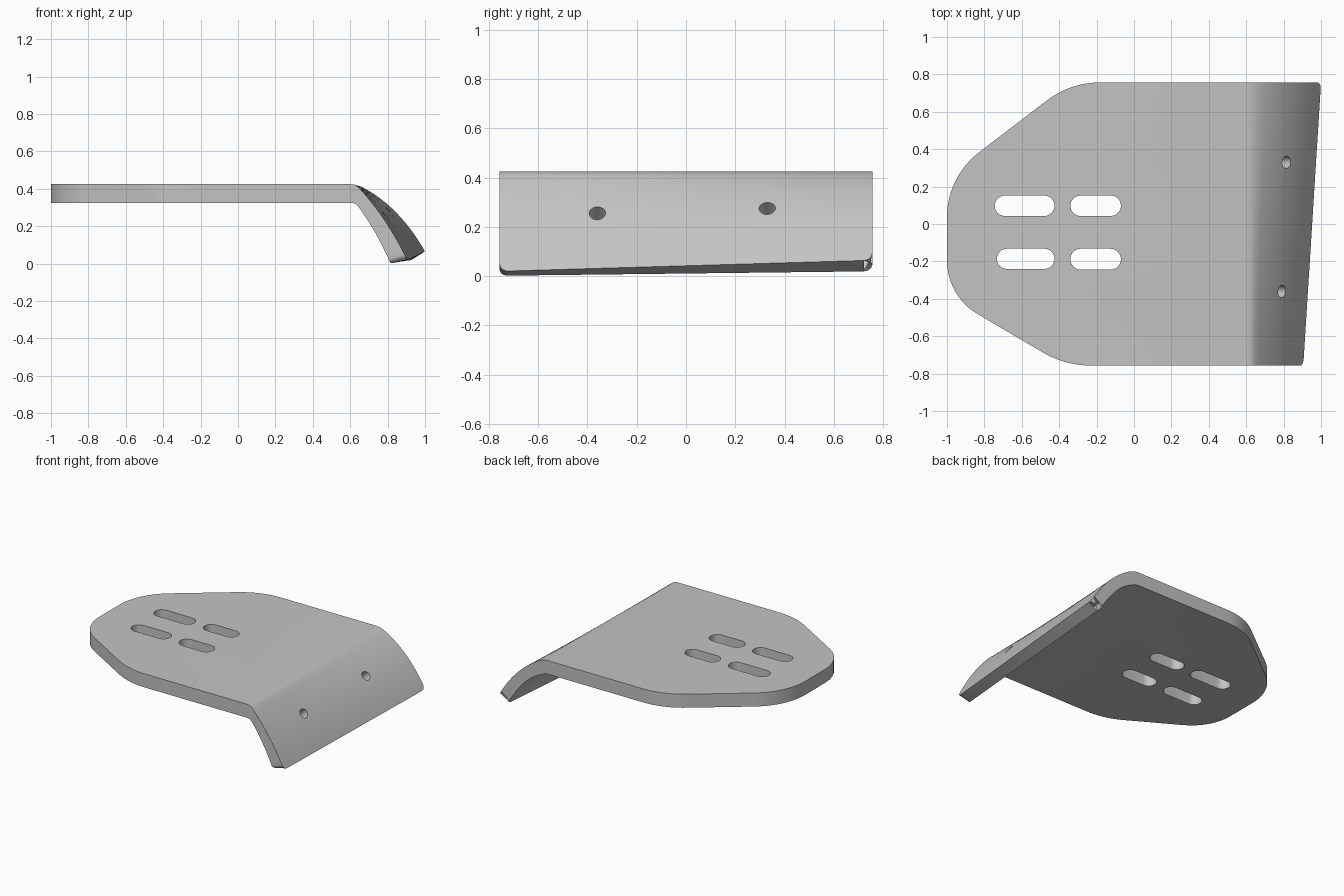
import bpy, bmesh, math
from mathutils import Vector

cube = bpy.data.objects.get("Cube")
if cube:
    bpy.data.objects.remove(cube, do_unlink=True)

TOP, BOT, HALF, BEND = 0.425, 0.325, 0.757, 0.60
ROWS, STEPS = 8, 14

grey = bpy.data.materials.new("plain grey")
grey.use_nodes = True
grey.diffuse_color = (0.55, 0.55, 0.55, 1)
grey.node_tree.nodes["Principled BSDF"].inputs["Base Color"].default_value = grey.diffuse_color


def arc_corner(prev, corner, nxt, tangent, steps=12):
    """Circular fillet at a corner, given its tangent length."""
    prev, corner, nxt = Vector(prev), Vector(corner), Vector(nxt)
    a = (prev - corner).normalized()
    b = (nxt - corner).normalized()
    half = a.angle(b) / 2
    bis = (a + b).normalized()
    centre = corner + bis * (tangent / math.cos(half))
    radius = tangent * math.tan(half)
    start = corner + a * tangent - centre
    sweep = math.pi - 2 * half
    turn = math.copysign(sweep, a.x * b.y - a.y * b.x) * -1
    pts = []
    for i in range(steps + 1):
        t = turn * i / steps
        c, s = math.cos(t), math.sin(t)
        pts.append(centre + Vector((start.x * c - start.y * s, start.x * s + start.y * c)))
    return pts


def flange_side(z, knee, ctrl, tip):
    """Flat start, tight knee, then a gentle curve down to the tip."""
    knee, ctrl, tip = Vector(knee), Vector(ctrl), Vector(tip)
    pts = [Vector((BEND, z)), Vector((BEND + 0.025, z - 0.003))]
    for i in range(STEPS + 1):
        t = i / STEPS
        pts.append(knee * (1 - t) ** 2 + ctrl * 2 * t * (1 - t) + tip * t * t)
    return pts


# Flange sections at the two ends, blended along the width
front = (flange_side(TOP, (0.645, 0.408), (0.80, 0.24), (0.905, 0.02)),
         flange_side(BOT, (0.645, 0.303), (0.745, 0.165), (0.815, 0.002)))
back = (flange_side(TOP, (0.66, 0.411), (0.86, 0.31), (1.0, 0.065)),
        flange_side(BOT, (0.645, 0.310), (0.787, 0.262), (0.93, 0.02)))

bm = bmesh.new()
sides = []
for s in range(2):
    rows = []
    for r in range(ROWS + 1):
        t = r / ROWS
        pts = [p.lerp(q, t) for p, q in zip(front[s], back[s])]
        rows.append([bm.verts.new((p.x, HALF * (2 * t - 1), p.y)) for p in pts])
    sides.append(rows)
    for a, b in zip(rows, rows[1:]):
        for k in range(len(a) - 1):
            bm.faces.new((a[k], a[k + 1], b[k + 1], b[k]))
outer, inner = sides
for r in range(ROWS):
    bm.faces.new((outer[r][-1], outer[r + 1][-1], inner[r + 1][-1], inner[r][-1]))
for r in (0, ROWS):
    bm.faces.new(outer[r] + inner[r][::-1])

# Flat plate outline with rounded corners, joined to the flange
corners = [(BEND, HALF), (-0.34, HALF), (-1, 0.252), (-1, -0.385), (-0.368, -HALF), (BEND, -HALF)]
outline = []
for i, tangent in enumerate((0.16, 0.215, 0.19, 0.14), 1):
    outline += arc_corner(corners[i - 1], corners[i], corners[i + 1], tangent)
rims = []
for z, rows in ((TOP, outer), (BOT, inner)):
    rim = [bm.verts.new((p.x, p.y, z)) for p in outline]
    bm.faces.new(rim + [row[0] for row in rows])
    rims.append([rows[-1][0]] + rim + [rows[0][0]])
for i in range(len(rims[0]) - 1):
    bm.faces.new((rims[0][i], rims[0][i + 1], rims[1][i + 1], rims[1][i]))

# Rounded tip corners
tips = [bm.edges.get((outer[r][-1], inner[r][-1])) for r in (0, ROWS)]
bmesh.ops.bevel(bm, geom=tips, offset=0.035, segments=5, profile=0.5, affect='EDGES')
bmesh.ops.recalc_face_normals(bm, faces=bm.faces)
mesh = bpy.data.meshes.new("bent_plate")
bm.to_mesh(mesh)
bm.free()
plate = bpy.data.objects.new("bent_plate", mesh)
bpy.context.collection.objects.link(plate)
mesh.materials.append(grey)


def cutter(name, centre, radius, length, depth, tilt=0):
    """Round or slot-shaped prism through the sheet."""
    bm = bmesh.new()
    n, shift = 16, max(length / 2 - radius, 0)
    ring = []
    for sign in (1, -1):
        for i in range(n + 1 if shift else n):
            a = math.pi * (i / n - 0.5) + (0 if sign > 0 else math.pi)
            ring.append((sign * shift + radius * math.cos(a), radius * math.sin(a)))
    low = [bm.verts.new((x, y, -depth)) for x, y in ring]
    high = [bm.verts.new((x, y, depth)) for x, y in ring]
    bm.faces.new(low[::-1])
    bm.faces.new(high)
    for i in range(len(ring)):
        j = (i + 1) % len(ring)
        bm.faces.new((low[i], low[j], high[j], high[i]))
    me = bpy.data.meshes.new(name)
    bm.to_mesh(me)
    bm.free()
    me.materials.append(grey)
    ob = bpy.data.objects.new(name, me)
    ob.location = centre
    ob.rotation_euler = (0, tilt, 0)
    ob.hide_render = True
    bpy.context.collection.objects.link(ob)
    return ob


# Four slots in the plate and two bolt holes in the flange
cutters = []
for x0, x1, y0, y1 in ((-0.745, -0.425, 0.043, 0.152), (-0.34, -0.07, 0.043, 0.152),
                       (-0.733, -0.425, -0.24, -0.132), (-0.34, -0.07, -0.244, -0.132)):
    cutters.append(cutter("slot_cutter", ((x0 + x1) / 2, (y0 + y1) / 2, 0.375),
                          (y1 - y0) / 2, x1 - x0, 0.2))
for centre in ((0.795, -0.36, 0.26), (0.82, 0.33, 0.28)):
    cutters.append(cutter("hole_cutter", centre, 0.033, 0, 0.16, math.radians(48)))

bpy.context.view_layer.objects.active = plate
for ob in cutters:
    mod = plate.modifiers.new("cut", 'BOOLEAN')
    mod.operation, mod.solver, mod.object = 'DIFFERENCE', 'EXACT', ob
    bpy.ops.object.modifier_apply(modifier=mod.name)
    bpy.data.objects.remove(ob, do_unlink=True)

bpy.ops.object.select_all(action='DESELECT')
plate.select_set(True)
bpy.ops.object.shade_smooth_by_angle(angle=math.radians(30))
